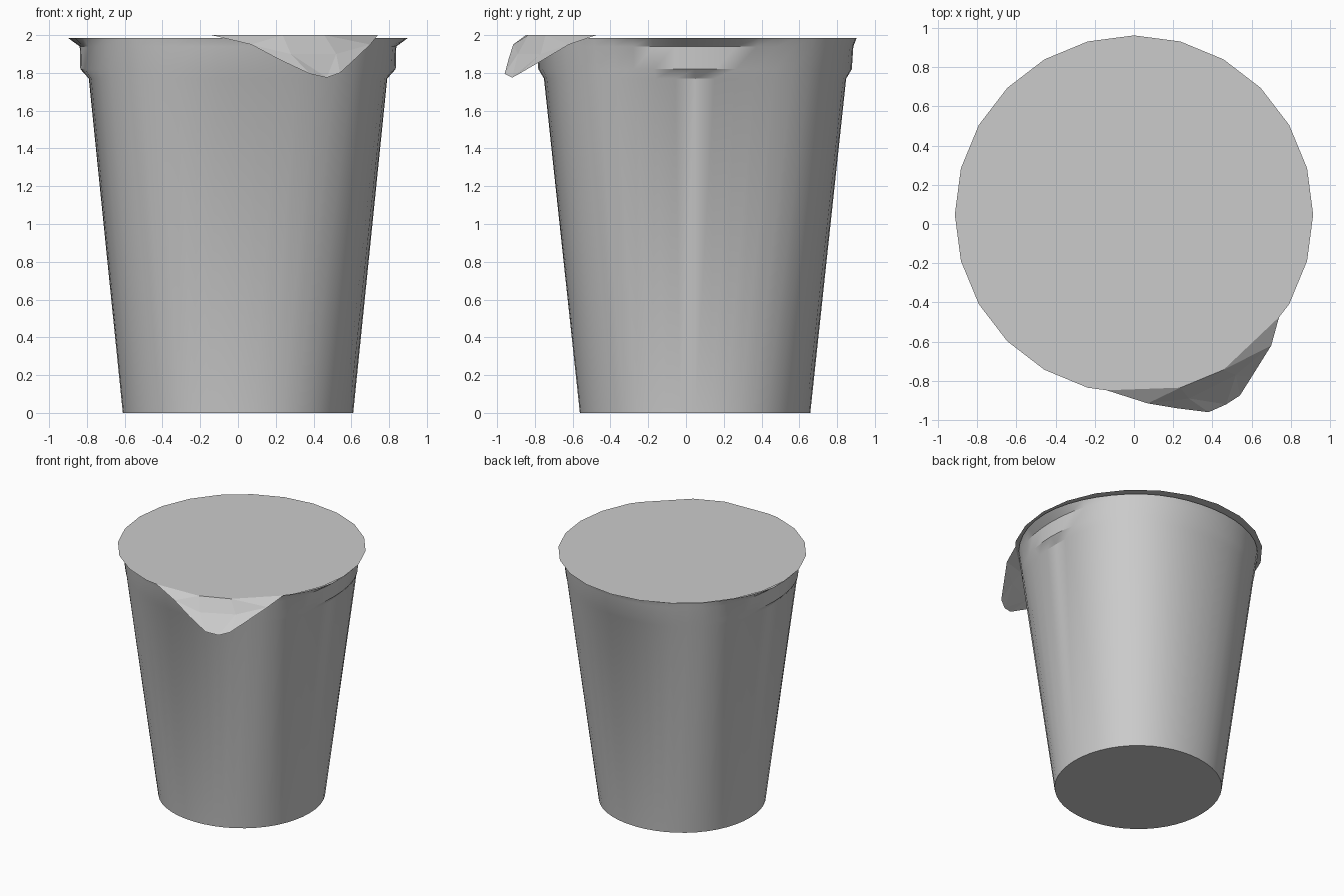
import bpy, bmesh
from math import sin, cos, tau, radians

if "Cube" in bpy.data.objects:
    bpy.data.objects.remove(bpy.data.objects["Cube"])

CY = 0.048   # cup axis in y
N = 48       # cup segments
LID_N = 24


def mesh_object(name, verts, faces, smooth=None):
    me = bpy.data.meshes.new(name)
    me.from_pydata(verts, [], faces)
    bm = bmesh.new()
    bm.from_mesh(me)
    bmesh.ops.recalc_face_normals(bm, faces=bm.faces)
    bm.to_mesh(me)
    bm.free()
    ob = bpy.data.objects.new(name, me)
    bpy.context.collection.objects.link(ob)
    if smooth:
        bpy.context.view_layer.objects.active = ob
        ob.select_set(True)
        bpy.ops.object.shade_smooth_by_angle(angle=radians(smooth))
        ob.select_set(False)
    return ob


# Cup: tapered wall whose ledge under the rim fades out at the diagonals
# each ring: height, radius at x sides, radius at y sides, radius at diagonals
rings = [
    (0.0, 0.61, 0.61, 0.615),
    (1.77, 0.79, 0.80, 0.85),
    (1.82, 0.835, 0.83, 0.857),
    (1.94, 0.838, 0.838, 0.873),
    (1.985, 0.90, 0.856, 0.878),
]
verts = []
for z, rx, ry, rd in rings:
    for i in range(N):
        a = tau * i / N
        c = cos(2 * a)
        r = rd + ((rx if c > 0 else ry) - rd) * c * c
        verts.append((r * cos(a), CY + r * sin(a), z))
faces = [tuple(range(N))]
for k in range(len(rings) - 1):
    for i in range(N):
        j = (i + 1) % N
        faces.append((k * N + i, k * N + j, (k + 1) * N + j, (k + 1) * N + i))
mesh_object("cup", verts, faces, 32)

# Pull tab outline (left root, around the tip, right root)
outline = [(-0.14, -0.848, 2.0), (0.07, -0.915, 1.95), (0.22, -0.94, 1.87),
           (0.38, -0.96, 1.795), (0.47, -0.92, 1.775), (0.54, -0.875, 1.80),
           (0.60, -0.78, 1.855), (0.70, -0.62, 1.95), (0.74, -0.475, 2.0)]


def rim(i):
    a = tau * i / LID_N
    return (0.914 * cos(a), CY + 0.914 * sin(a), 2.0)


# Foil lid: flat polygon with straight fold lines where the tab starts
lid = [rim(i) for i in range(-2, 17)] + [rim(17), outline[0], rim(19), rim(20), outline[-1]]
mesh_object("foil_lid", lid, [tuple(range(len(lid)))])

# Pull tab: bent-down foil
tab = outline + [rim(19), rim(20), (0.28, -0.89, 1.90), (0.52, -0.77, 1.90)]
mesh_object("pull_tab", tab, [
    (0, 1, 9), (1, 11, 9), (1, 2, 11), (9, 11, 12, 10), (2, 3, 11), (3, 4, 11),
    (4, 12, 11), (4, 5, 12), (5, 6, 12), (6, 7, 12), (7, 10, 12), (7, 8, 10)])
